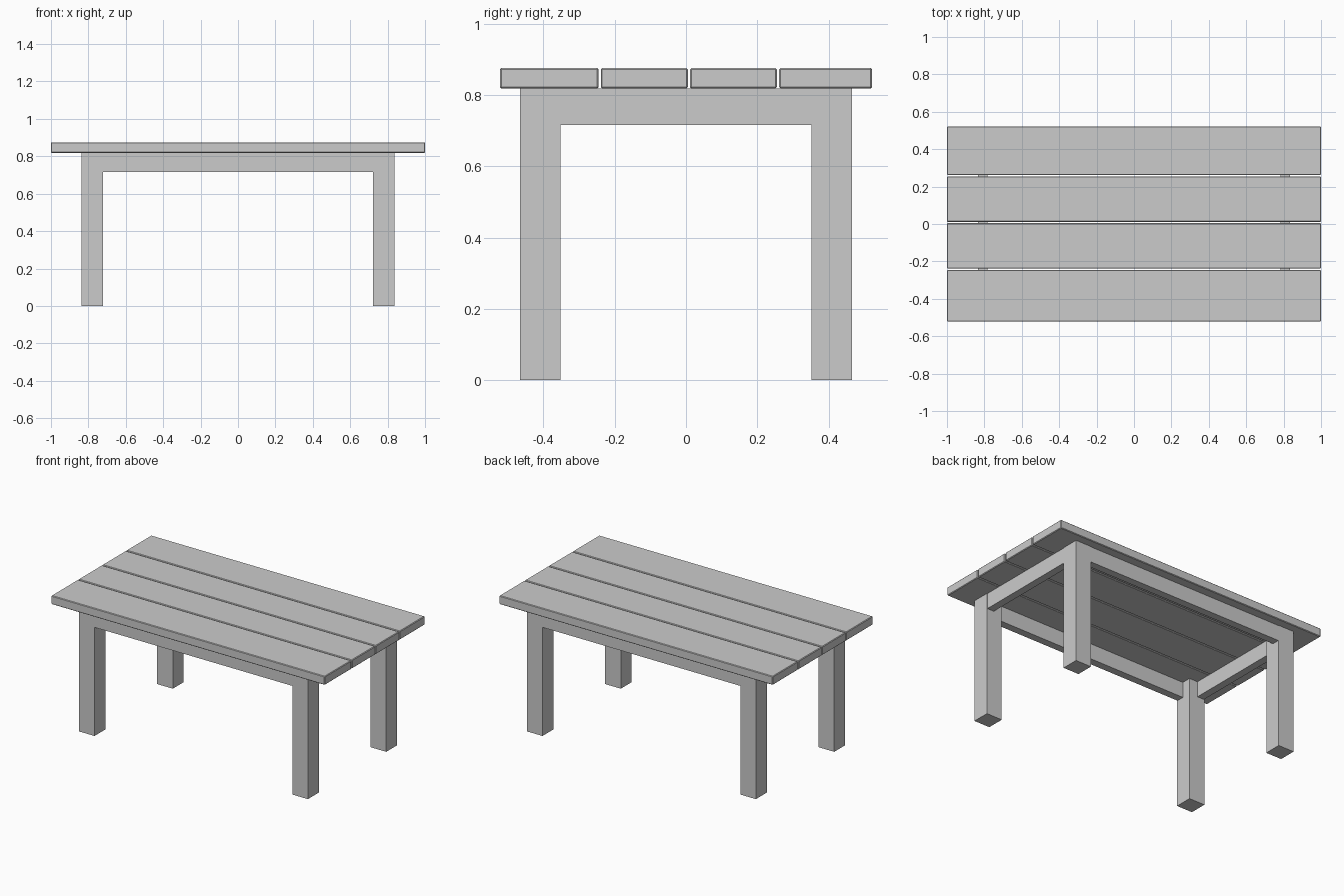
import bpy, bmesh
from mathutils import Matrix, Vector

if "Cube" in bpy.data.objects:
    bpy.data.objects.remove(bpy.data.objects["Cube"])

def box(name, lo, hi, bevel=0.0):
    lo, hi = Vector(lo), Vector(hi)
    bm = bmesh.new()
    bmesh.ops.create_cube(bm, size=1.0)
    bm.transform(Matrix.Translation((lo + hi) / 2) @ Matrix.Diagonal((*(hi - lo), 1)))
    mesh = bpy.data.meshes.new(name)
    bm.to_mesh(mesh)
    bm.free()
    ob = bpy.data.objects.new(name, mesh)
    bpy.context.collection.objects.link(ob)
    if bevel:
        mod = ob.modifiers.new("edge_bevel", 'BEVEL')
        mod.width = bevel
        mod.segments = 1
    return ob

TOP, UNDER, APRON = 0.875, 0.818, 0.716
LX, LY, HALF = 0.78, 0.409, 0.057   # leg centres and half width
THICK = 0.05                        # apron thickness

# Tabletop planks with narrow gaps
planks = [(-0.522, -0.245), (-0.239, 0.005), (0.011, 0.255), (0.261, 0.522)]
for i, (y0, y1) in enumerate(planks):
    box(f"top_plank_{i + 1}", (-1, y0, UNDER), (1, y1, TOP), 0.004)

# Square legs
for sx, xname in ((-1, "left"), (1, "right")):
    for sy, yname in ((-1, "front"), (1, "back")):
        x, y = sx * LX, sy * LY
        box(f"{yname}_{xname}_leg", (x - HALF, y - HALF, 0), (x + HALF, y + HALF, UNDER))

# Aprons between the legs, near the outer leg faces
for s, long_name, short_name in ((-1, "front", "left"), (1, "back", "right")):
    y = s * (LY + HALF - 0.003 - THICK / 2)
    box(f"{long_name}_apron", (-LX + HALF, y - THICK / 2, APRON),
        (LX - HALF, y + THICK / 2, UNDER))
    x = s * (LX + HALF - 0.003 - THICK / 2)
    box(f"{short_name}_apron", (x - THICK / 2, -LY + HALF, APRON),
        (x + THICK / 2, LY - HALF, UNDER))
